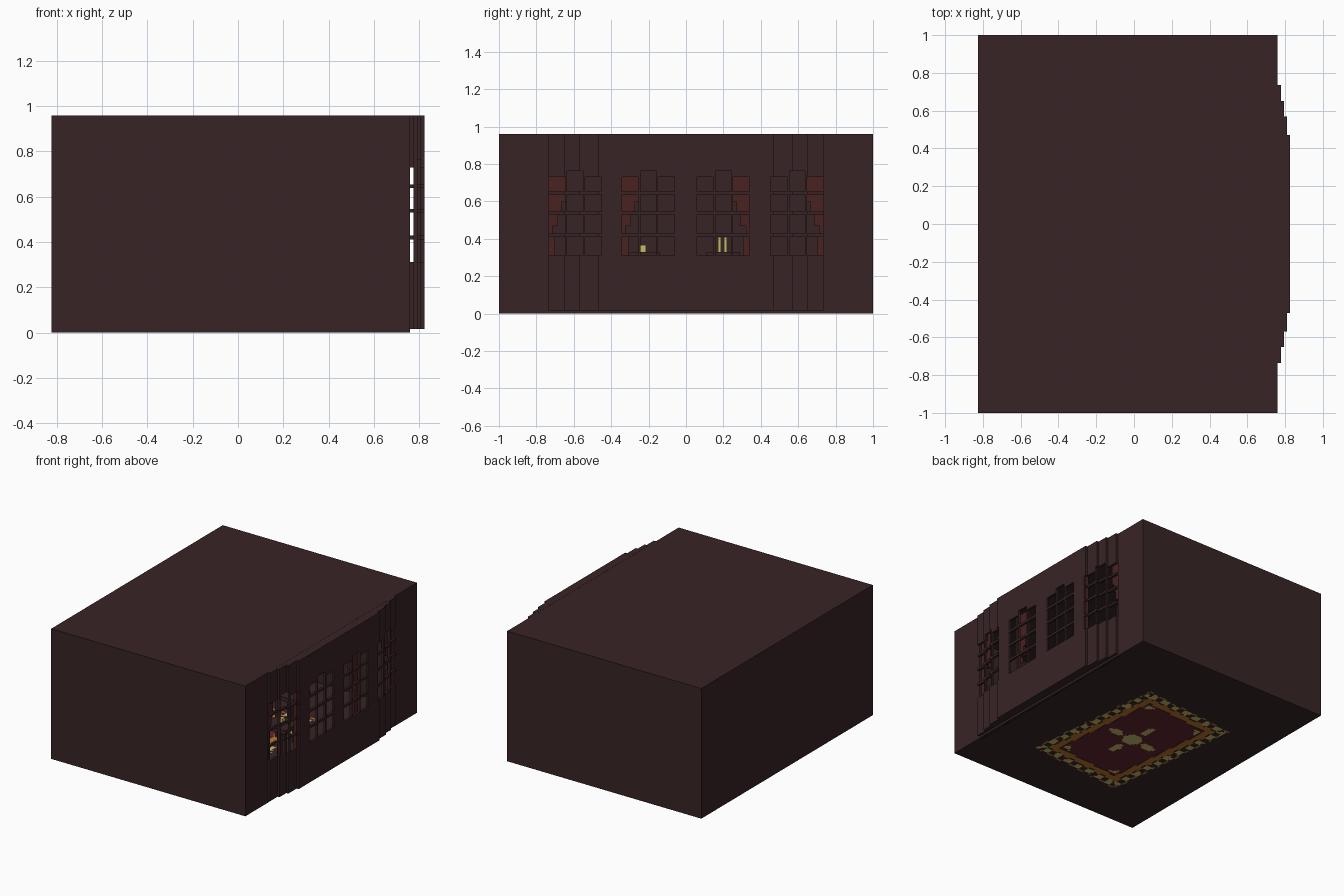
import bpy, bmesh, math

if "Cube" in bpy.data.objects:
    bpy.data.objects.remove(bpy.data.objects["Cube"])


def material(name, r, g, b):
    lin = [((c / 255 + 0.055) / 1.055) ** 2.4 if c > 10 else c / 3294 for c in (r, g, b)]
    m = bpy.data.materials.new(name)
    m.diffuse_color = (*lin, 1)
    m.use_nodes = True
    m.node_tree.nodes["Principled BSDF"].inputs["Base Color"].default_value = m.diffuse_color
    return m


WALL = material("dark brown wall", 56, 36, 37)
CURTAIN = material("curtain red", 72, 34, 33)
RED = material("rug red", 100, 38, 44)
GOLD = material("pale gold", 200, 186, 105)
ORANGE = material("rug orange", 186, 116, 46)
V = 0.016          # one block, also the wall thickness
XL, XR, YB, H = -0.825, 0.76, 1.0, 0.96


def boxes(name, items, mats):
    """One object made of boxes given as (x0, x1, y0, y1, z0, z1)."""
    bm = bmesh.new()
    for x0, x1, y0, y1, z0, z1 in items:
        vs = bmesh.ops.create_cube(bm, size=1)["verts"]
        for v in vs:
            v.co = (x1 if v.co.x > 0 else x0, y1 if v.co.y > 0 else y0, z1 if v.co.z > 0 else z0)
    return finish(name, bm, mats)


def finish(name, bm, mats):
    me = bpy.data.meshes.new(name)
    bm.to_mesh(me)
    bm.free()
    for m in mats:
        me.materials.append(m)
    ob = bpy.data.objects.new(name, me)
    bpy.context.collection.objects.link(ob)
    return ob


# Bay steps: half width and outer x of each step
STEPS = [(0.47, 0.825), (0.57, 0.809), (0.65, 0.793), (0.735, 0.777)]


def wall_x(y):
    for h, x in STEPS:
        if abs(y) < h:
            return x
    return XR


# Plain walls and ceiling
boxes("plain_walls", [
    (XL, XL + V, -YB, YB, 0, H),
    (XL + V, XR, -YB, -YB + V, 0, H),
    (XL + V, XR, YB - V, YB, 0, H)], [WALL])
boxes("ceiling", [(XL, XR, -YB, YB, H - V, H)]
      + [(x - V, x, -h, h, H - V, H) for h, x in STEPS], [WALL])
boxes("bay_floor", [(x - V, x, -h, h, V, 2 * V) for h, x in STEPS]
      + [(XR - V, XR, -0.735, 0.735, 0.001, 2 * V)], [WALL])

# Window wall: upright strips between breakpoints, open where panes are
WINDOWS = [-0.735, -0.343, 0.058, 0.453]
COLS = [(0, 0.09), (0.1, 0.184), (0.194, 0.282)]
ROWS = [(0.312, 0.412), (0.428, 0.53), (0.546, 0.638), (0.654, 0.73)]
panes = [(w + a, w + b, i == 1) for w in WINDOWS for i, (a, b) in enumerate(COLS)]
cuts = {-YB + V, YB - V}
for h, x in STEPS:
    cuts |= {-h, h}
for a, b, mid in panes:
    cuts |= {round(a, 4), round(b, 4)}
cuts = sorted(cuts)
strips = []
for y0, y1 in zip(cuts, cuts[1:]):
    m = (y0 + y1) / 2
    x = wall_x(m)
    z = 0 if x == XR else V
    for a, b, mid in panes:
        if a < m < b:
            for i, (z0, z1) in enumerate(ROWS):
                strips.append((x - V - 0.001, x, y0, y1, z, z0))
                z = 0.762 if (mid and i == 3) else z1
    strips.append((x - V - 0.001, x, y0, y1, z, H))
boxes("window_wall", strips, [WALL])

# Tied-back curtains hanging on the outer side of each window
folds = [(0.09, 0.60, 0.80), (0.07, 0.54, 0.60), (0.05, 0.47, 0.54),
         (0.02, 0.42, 0.47), (0.035, 0.02, 0.42)]
curtains = []
for w in WINDOWS:
    s = 1 if w < 0 else -1
    edge = w if w < 0 else w + 0.282
    for wid, z0, z1 in folds:
        a, b = sorted((edge - s * 0.03, edge + s * wid))
        curtains.append((0.715, 0.738, a, b, z0, z1))
boxes("curtains", curtains, [CURTAIN])


# Floor with a slightly turned woven rug, coloured block by block
def rug_colour(x, y):
    t = math.radians(5.5)
    dx, dy = x + 0.05, y + 0.08
    u = abs(dx * math.cos(t) + dy * math.sin(t))
    v = abs(-dx * math.sin(t) + dy * math.cos(t))
    d = min(0.39 - u, 0.55 - v)
    if d < 0:
        return 0
    if d < 0.075:                                   # tiled outer border
        along = v if 0.39 - u < 0.55 - v else u
        k = (along + 0.025) % 0.1
        if k < 0.052:
            return 2 if 0.012 < d < 0.062 else 0
        return 3 if d < 0.014 or d > 0.062 else 0
    if d < 0.118:
        return 3
    if d < 0.13:
        return 0
    petal_x = ((u - 0.15) / 0.06) ** 2 + (v / 0.03) ** 2
    petal_y = ((v - 0.15) / 0.06) ** 2 + (u / 0.03) ** 2
    if u * u + v * v < 0.068 ** 2 or min(petal_x, petal_y) < 1:
        return 2                                    # centre flower
    if (0.26 - u) + (0.42 - v) < 0.085 and d > 0.14:
        return 2                                    # corner leaves
    return 1


bm = bmesh.new()
NX, NY = 99, 124
x0, x1, y1 = XL + V, XR - V, YB - V
for z in (0, V):
    pts = [[bm.verts.new((x0 + (x1 - x0) * i / NX, -y1 + 2 * y1 * j / NY, z))
            for j in range(NY + 1)] for i in range(NX + 1)]
    for i in range(NX):
        for j in range(NY):
            q = [pts[i][j], pts[i + 1][j], pts[i + 1][j + 1], pts[i][j + 1]]
            f = bm.faces.new(q if z else q[::-1])
            c = f.calc_center_median()
            f.material_index = rug_colour(c.x, c.y)
finish("floor_with_rug", bm, [WALL, RED, GOLD, ORANGE])

# Tables with small lights, glimpsed through the windows
tables = []
for tx, ty in ((0.52, -0.23), (0.3, 0.2)):
    tables.append((tx - 0.09, tx + 0.09, ty - 0.09, ty + 0.09, 0.30, 0.33))
    tables += [(tx + sx * 0.07 - 0.012, tx + sx * 0.07 + 0.012,
                ty + sy * 0.07 - 0.012, ty + sy * 0.07 + 0.012, V, 0.30)
               for sx in (-1, 1) for sy in (-1, 1)]
boxes("side_tables", tables, [WALL])
boxes("table_lamp", [(0.504, 0.536, -0.246, -0.214, 0.33, 0.368)], [GOLD])
boxes("candles", [(0.292, 0.308, 0.17, 0.186, 0.33, 0.41),
                  (0.292, 0.308, 0.202, 0.218, 0.33, 0.41)], [GOLD])
